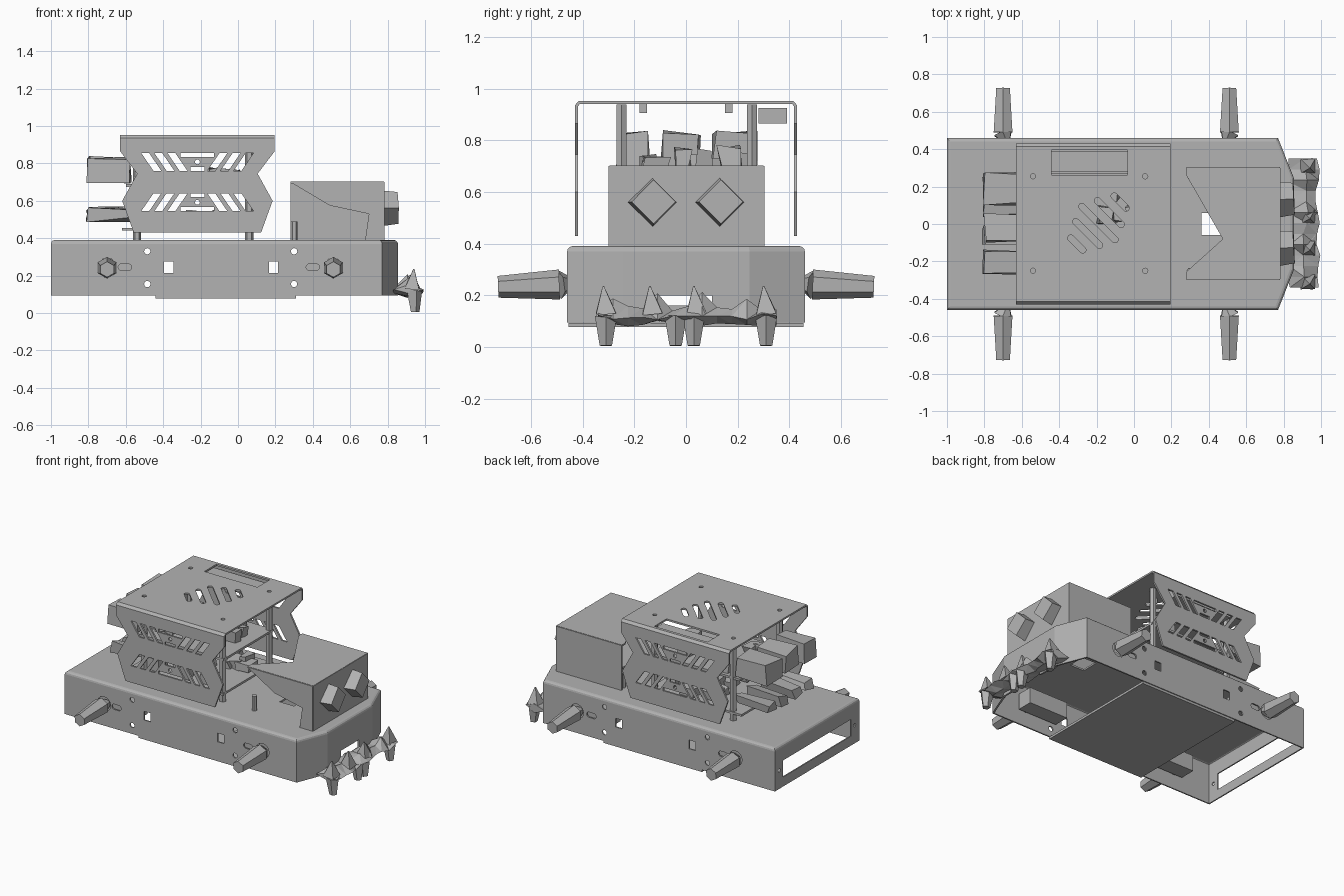
import bpy, bmesh, math, random
from mathutils import Vector, Matrix

random.seed(4)
if "Cube" in bpy.data.objects:
    bpy.data.objects.remove(bpy.data.objects["Cube"])

GREY = (0.45, 0.45, 0.45, 1)
mat = bpy.data.materials.new("plain grey")
mat.use_nodes = True
mat.diffuse_color = GREY
mat.node_tree.nodes["Principled BSDF"].inputs["Base Color"].default_value = GREY


def prism(bm, pts, axis, lo, hi):
    """Extrude a 2D outline along an axis."""
    place = {"x": lambda a, b, d: (d, a, b),
             "y": lambda a, b, d: (a, d, b),
             "z": lambda a, b, d: (a, b, d)}[axis]
    ends = [[bm.verts.new(place(a, b, d)) for a, b in pts] for d in (lo, hi)]
    faces = [bm.faces.new(e) for e in ends]
    n = len(pts)
    for i in range(n):
        j = (i + 1) % n
        faces.append(bm.faces.new((ends[0][i], ends[0][j], ends[1][j], ends[1][i])))
    bmesh.ops.recalc_face_normals(bm, faces=faces)
    return ends


def rect(a0, a1, b0, b1):
    return [(a0, b0), (a1, b0), (a1, b1), (a0, b1)]


def box(bm, x0, x1, y0, y1, z0, z1):
    return prism(bm, rect(x0, x1, y0, y1), "z", z0, z1)


def disc(a, b, r, n=12):
    return [(a + r * math.cos(2 * math.pi * i / n), b + r * math.sin(2 * math.pi * i / n))
            for i in range(n)]


def capsule(a, b, half, r, angle, n=6):
    """Rounded slot outline."""
    pts = []
    for side in (1, -1):
        for i in range(n + 1):
            t = math.pi * (i / n - 0.5) + (0 if side > 0 else math.pi)
            u, v = side * half + r * math.cos(t), r * math.sin(t)
            pts.append((a + u * math.cos(angle) - v * math.sin(angle),
                        b + u * math.sin(angle) + v * math.cos(angle)))
    return pts


def finish(name, bm):
    me = bpy.data.meshes.new(name)
    bm.to_mesh(me)
    bm.free()
    me.materials.append(mat)
    ob = bpy.data.objects.new(name, me)
    bpy.context.scene.collection.objects.link(ob)
    return ob


def cut(ob, cutter_bm):
    """Subtract the cutter shapes and bake all modifiers."""
    tool = finish("cutter", cutter_bm)
    tool.hide_render = True
    mod = ob.modifiers.new("cut", "BOOLEAN")
    mod.operation, mod.solver, mod.object = "DIFFERENCE", "EXACT", tool
    dg = bpy.context.evaluated_depsgraph_get()
    baked = bpy.data.meshes.new_from_object(ob.evaluated_get(dg))
    ob.modifiers.clear()
    ob.data = baked
    bpy.data.objects.remove(tool)


def spike(bm, base, tip, r, n=4, r_tip=0.004):
    """Tapered bar between two points."""
    base, tip = Vector(base), Vector(tip)
    rot = (tip - base).to_track_quat("Z", "Y").to_matrix().to_4x4()
    bmesh.ops.create_cone(bm, cap_ends=True, segments=n, radius1=r, radius2=r_tip,
                          depth=(tip - base).length,
                          matrix=Matrix.Translation((base + tip) / 2) @ rot)


# Chassis: folded sheet tray, open underneath, with angled nose
bm = bmesh.new()
half = [(-1.0, 0.46), (0.77, 0.46), (0.855, 0.245)]
outline = half + [(x, -y) for x, y in reversed(half)]
low, high = prism(bm, outline, "z", 0.095, 0.39)
bm.faces.remove(next(f for f in bm.faces if all(v in low for v in f.verts)))
edges = [e for e in bm.edges if all(v in high for v in e.verts)]
bmesh.ops.bevel(bm, geom=edges, offset=0.02, segments=3, affect="EDGES", profile=0.5)
bmesh.ops.recalc_face_normals(bm, faces=bm.faces)
chassis = finish("chassis", bm)
sol = chassis.modifiers.new("thickness", "SOLIDIFY")
sol.thickness, sol.offset = 0.012, -1
c = bmesh.new()
for x in (-0.70, 0.51):
    prism(c, disc(x, 0.245, 0.05), "y", -1, 1)
for x in (-0.605, 0.40):
    prism(c, capsule(x, 0.245, 0.018, 0.018, 0), "y", -1, 1)
for x in (-0.485, 0.30):
    for z in (0.155, 0.33):
        prism(c, disc(x, z, 0.017), "y", -1, 1)
for x in (-0.37, 0.19):
    prism(c, rect(x - 0.025, x + 0.025, 0.215, 0.275), "y", -1, 1)
prism(c, rect(-0.37, 0.37, 0.16, 0.275), "x", -1.1, -0.95)
for y in (-0.41, 0.41):
    prism(c, disc(y, 0.22, 0.012), "x", -1.1, -0.95)
prism(c, rect(-0.1, 0.1, 0.05, 0.2), "x", 0.8, 0.9)
box(c, 0.36, 0.47, -0.06, 0.06, 0.35, 0.45)
cut(chassis, c)

# Belly plate
bm = bmesh.new()
box(bm, -0.44, 0.31, -0.455, 0.455, 0.078, 0.094)
finish("belly_plate", bm)

# Motors inside and wheel shafts outside
motors, shafts = bmesh.new(), bmesh.new()
for x, way in ((-0.70, 1), (0.51, -1)):
    for s in (-1, 1):
        xs = sorted((x - way * 0.06, x + way * 0.24))
        ys = sorted((s * 0.33, s * 0.44))
        box(motors, *xs, *ys, 0.19, 0.30)
        spike(shafts, (x, s * 0.49, 0.242), (x, s * 0.727, 0.233), 0.058, 6, 0.042)
        spike(shafts, (x, s * 0.49, 0.242), (x + way * 0.02, s * 0.44, 0.25), 0.057, 6, 0.02)
finish("motors", motors)
finish("wheel_shafts", shafts)

# Upper cover: bent sheet with zigzag flanks and slots
CX, T = -0.217, 0.012
outer = [(-0.43, 0.43), (-0.43, 0.935), (-0.415, 0.952)]
inner = [(-0.43 + T, 0.43), (-0.43 + T, 0.93), (-0.412, 0.94)]
u_shape = (outer + [(-y, z) for y, z in reversed(outer)]
           + inner[::1] and outer + [(-y, z) for y, z in reversed(outer)]
           + [(-y, z) for y, z in inner] + list(reversed(inner)))
bm = bmesh.new()
prism(bm, u_shape, "x", -0.63, 0.196)
cover = finish("upper_cover", bm)
c = bmesh.new()
notch = [(0.3, 0.866), (0.197, 0.866), (0.105, 0.745), (0.185, 0.60), (0.12, 0.42), (0.3, 0.42)]
for m in (1, -1):
    prism(c, [(CX + m * (x - CX), z) for x, z in notch], "y", -1, 1)
    for t in (0.30, 0.23, 0.16):
        slant = [(t, 0.155), (t - 0.042, 0.155), (t - 0.107, 0.06), (t - 0.065, 0.06)]
        for up in (1, -1):
            prism(c, [(CX + m * a, 0.70 + up * b) for a, b in slant], "y", -1, 1)
for up in (1, -1):
    for w, b0, b1 in ((0.09, 0.133, 0.155), (0.038, 0.06, 0.08)):
        prism(c, rect(CX - w, CX + w, 0.70 + up * b0, 0.70 + up * b1), "y", -1, 1)
    prism(c, disc(CX, 0.70 + up * 0.108, 0.013), "y", -1, 1)
for i, length in enumerate((0.045, 0.09, 0.125, 0.09, 0.045)):
    k = i - 2
    prism(c, capsule(-0.19 + k * 0.058, 0.005 + k * 0.056, length, 0.017, -math.pi / 4),
          "z", 0.9, 1)
box(c, -0.44, -0.035, 0.262, 0.395, 0.9, 1)
for x in (-0.54, 0.06):
    for y in (-0.25, 0.255):
        prism(c, disc(x, y, 0.014), "z", 0.9, 1)
cut(cover, c)

# Posts carrying the cover, and short posts behind the head
bm = bmesh.new()
for y in (-0.25, 0.255):
    for x in (-0.54, 0.06):
        prism(bm, disc(x, y, 0.022, 6), "z", 0.385, 0.938)
    prism(bm, disc(0.30, y, 0.018, 6), "z", 0.385, 0.49)
finish("posts", bm)

# Display under the cover window
bm = bmesh.new()
box(bm, -0.46, -0.02, 0.28, 0.39, 0.865, 0.925)
for x in (-0.46, -0.02):
    box(bm, x - 0.02, x + 0.02, 0.15, 0.18, 0.905, 0.94)
    box(bm, x - 0.02, x + 0.02, -0.18, -0.15, 0.905, 0.94)
finish("display", bm)

# Circuit boards with loose, chipped components
bm = bmesh.new()
box(bm, -0.60, 0.08, -0.27, 0.27, 0.675, 0.69)
box(bm, -0.62, 0.08, -0.28, 0.28, 0.44, 0.455)
finish("circuit_boards", bm)
bm = bmesh.new()


def chunk(x0, x1, y0, y1, z0, z1, jitter):
    for ring in box(bm, x0, x1, y0, y1, z0, z1):
        for v in ring:
            v.co += Vector([random.uniform(-jitter, jitter) for _ in range(3)])


for y0, y1 in ((0.11, 0.27), (-0.09, 0.05), (-0.27, -0.14)):
    chunk(-0.80, -0.58, y0, y1, 0.70, 0.83, 0.012)
for y in (-0.2, -0.06, 0.08, 0.2):
    chunk(-0.80, -0.56, y - 0.04, y + 0.04, 0.50, 0.56, 0.015)
for i in range(26):
    x, y = random.uniform(-0.5, 0.0), random.uniform(-0.22, 0.22)
    z = 0.69 if i % 3 == 0 else 0.455
    w, d = random.uniform(0.02, 0.06), random.uniform(0.02, 0.05)
    chunk(x - w, x + w, y - d, y + d, z, z + random.uniform(0.03, 0.09), 0.012)
finish("board_components", bm)

# Head: bent sheet box with notched roof, full left side and torn right side
bm = bmesh.new()
prism(bm, [(0.28, 0.30), (0.78, 0.30), (0.78, -0.295), (0.28, -0.295), (0.28, -0.255),
           (0.475, -0.08), (0.28, 0.26)], "z", 0.69, 0.702)
prism(bm, rect(-0.295, 0.30, 0.39, 0.70), "x", 0.77, 0.782)
prism(bm, [(0.28, 0.39), (0.78, 0.39), (0.78, 0.70), (0.28, 0.70)], "y", 0.292, 0.304)
prism(bm, [(0.28, 0.70), (0.49, 0.575), (0.70, 0.53), (0.68, 0.39), (0.78, 0.39),
           (0.78, 0.70)], "y", -0.30, -0.288)
finish("head_box", bm)

# Sensor eyes: faceted barrels
bm = bmesh.new()
for y in (-0.13, 0.13):
    spike(bm, (0.77, y, 0.56), (0.855, y + 0.005, 0.562), 0.095, 4, 0.085)
bmesh.ops.rotate(bm, verts=bm.verts, cent=(0, 0, 0.56), matrix=Matrix.Rotation(0, 3, "X"))
finish("sensor_eyes", bm)

# Front bumper: crumpled bar with peaks and legs
bm = bmesh.new()
rings = []
N = 13
for i in range(N):
    y = -0.34 + 0.69 * i / (N - 1)
    peak = 0.05 if i % 3 == 1 else 0.0
    section = ((0.82, 0.12), (0.92, 0.15 + peak), (0.985, 0.12), (0.92, 0.095))
    rings.append([bm.verts.new((x + random.uniform(-0.02, 0.015), y,
                                z + random.uniform(-0.015, 0.015))) for x, z in section])
for a, b in zip(rings, rings[1:]):
    for i in range(4):
        j = (i + 1) % 4
        bm.faces.new((a[i], a[j], b[j], b[i]))
bm.faces.new(rings[0])
bm.faces.new(rings[-1])
bmesh.ops.triangulate(bm, faces=bm.faces)
bmesh.ops.recalc_face_normals(bm, faces=bm.faces)
for y in (-0.31, -0.04, 0.03, 0.31):
    spike(bm, (0.94, y, 0.12), (0.945, y, 0.005), 0.045, 5, 0.025)
for y in (-0.31, -0.13, 0.04, 0.31):
    spike(bm, (0.93, y, 0.13), (0.94, y - 0.01, 0.235), 0.055)
finish("front_bumper", bm)
